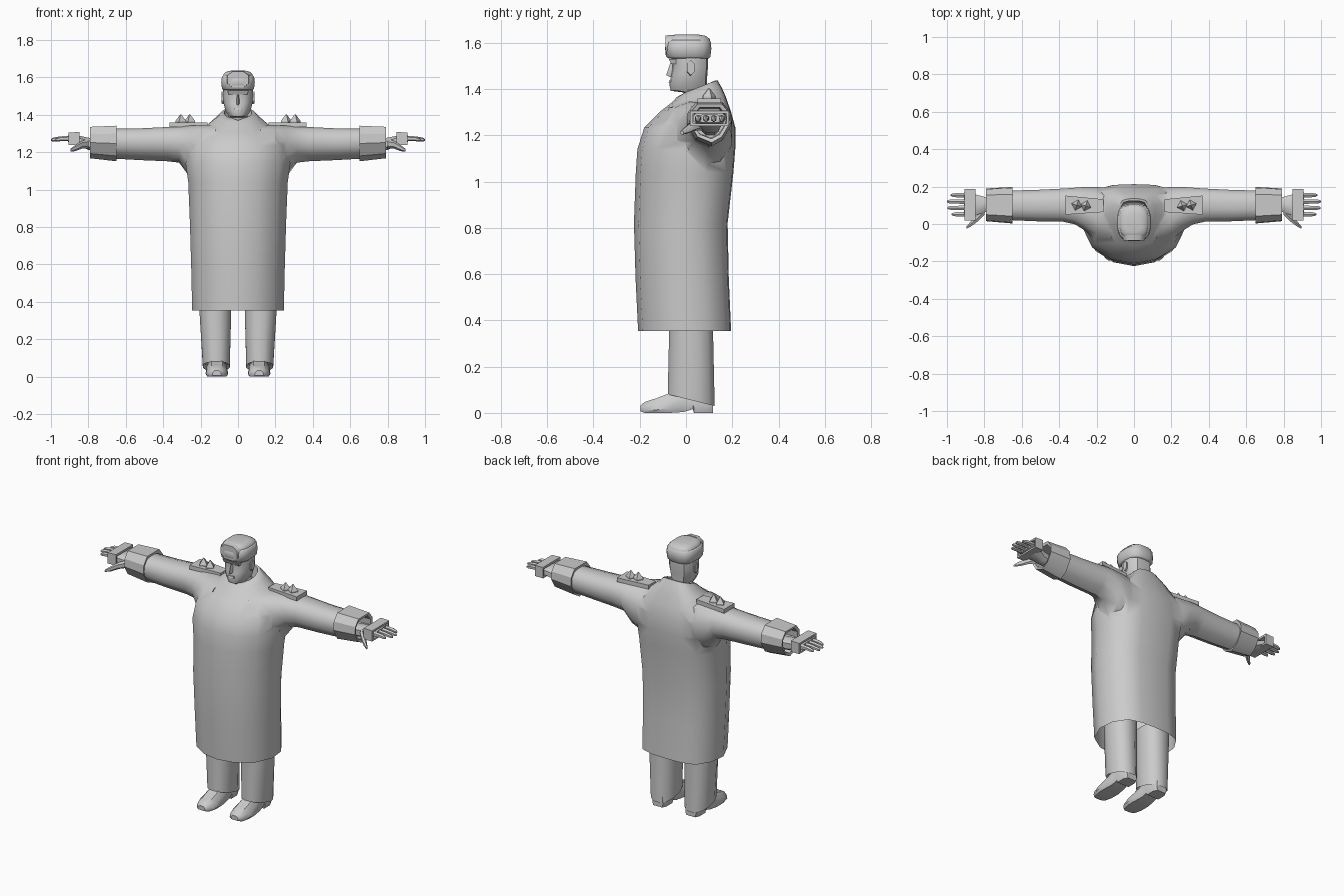
import bpy, bmesh, math
from mathutils import Vector


def oval(n, power=2.0):
    """Unit superellipse with n corners."""
    pts = []
    for i in range(n):
        t = 2 * math.pi * (i + 0.5) / n
        c, s = math.cos(t), math.sin(t)
        pts.append((math.copysign(abs(c) ** (2 / power), c), math.copysign(abs(s) ** (2 / power), s)))
    return pts


def mirrored(half):
    """Close a right-hand half profile, listed front to back."""
    return half + [(-u, v) for u, v in reversed(half) if u > 0]


def ring(axis, prof, pos, a0, a1, b0, b1, tilt=0.0):
    """Fit a unit profile into a box at pos along axis; tilt slopes it with b."""
    pts = []
    for u, v in prof:
        a = (a0 + a1) / 2 + u * (a1 - a0) / 2
        b = (b0 + b1) / 2 + v * (b1 - b0) / 2
        p = pos + tilt * v
        pts.append({'x': (p, a, b), 'y': (a, p, b), 'z': (a, b, p)}[axis])
    return pts


def loft(name, rings, mirror=False, angle=40, loop=False):
    bm = bmesh.new()
    rows = [[bm.verts.new(p) for p in r] for r in rings]
    n = len(rows[0])
    pairs = list(zip(rows, rows[1:]))
    if loop:
        pairs.append((rows[-1], rows[0]))
    else:
        bm.faces.new(rows[0])
        bm.faces.new(rows[-1])
    for r, s in pairs:
        for i in range(n):
            j = (i + 1) % n
            bm.faces.new((r[i], r[j], s[j], s[i]))
    bmesh.ops.recalc_face_normals(bm, faces=bm.faces)
    me = bpy.data.meshes.new(name)
    bm.to_mesh(me)
    bm.free()
    ob = bpy.data.objects.new(name, me)
    bpy.context.collection.objects.link(ob)
    if mirror:
        m = ob.modifiers.new("mirror", 'MIRROR')
        m.use_mirror_merge = False
    smooth(ob, angle)
    return ob


def activate(ob):
    bpy.ops.object.select_all(action='DESELECT')
    ob.select_set(True)
    bpy.context.view_layer.objects.active = ob


def smooth(ob, angle):
    if angle:
        activate(ob)
        bpy.ops.object.shade_smooth_by_angle(angle=math.radians(angle))


SQUARE = [(-1, -1), (1, -1), (1, 1), (-1, 1)]

# Coat body: hem to stand-up collar, then down inside the collar
BODY = mirrored([(0, -1), (0.42, -0.9), (0.8, -0.6), (1, -0.05), (0.96, 0.45), (0.74, 0.86), (0.4, 0.98), (0, 1)])
body_rows = [
    (0.355, 0.245, -0.207, 0.195, 0), (0.58, 0.25, -0.218, 0.185, 0),
    (0.82, 0.257, -0.225, 0.18, 0), (1.04, 0.266, -0.217, 0.205, 0),
    (1.14, 0.28, -0.21, 0.213, 0), (1.235, 0.27, -0.18, 0.213, 0),
    (1.30, 0.225, -0.115, 0.195, 0), (1.355, 0.155, -0.06, 0.172, 0.012),
    (1.385, 0.115, -0.04, 0.155, 0.02), (1.41, 0.085, -0.012, 0.136, 0.028),
    (1.408, 0.074, -0.006, 0.124, 0.028), (1.33, 0.07, 0.0, 0.115, 0.0)]
rings = [ring('z', BODY, z, -w, w, f, b, t) for z, w, f, b, t in body_rows]
for r in rings[-3:-1]:                      # notch at the collar front
    r[0] = (r[0][0], r[0][1] - 0.015, r[0][2] - 0.012)
coat = loft("coat", rings, angle=0)

# Sleeves, flaring into the body at the armpits
SLEEVE = [(0, -1), (0.6, -0.72), (0.97, -0.2), (0.97, 0.4), (0.7, 0.85), (0.25, 1),
          (-0.25, 1), (-0.7, 0.85), (-0.97, 0.4), (-0.97, -0.2), (-0.6, -0.72)]
sleeve_rows = [(0.12, -0.12, 0.195, 1.00, 1.345), (0.20, -0.09, 0.203, 1.03, 1.345),
               (0.26, -0.04, 0.202, 1.07, 1.342), (0.315, -0.005, 0.197, 1.145, 1.338),
               (0.38, 0.01, 0.192, 1.152, 1.335), (0.52, 0.012, 0.185, 1.158, 1.328),
               (0.70, 0.02, 0.18, 1.168, 1.325)]
sleeves = loft("sleeves", [ring('x', SLEEVE, *r) for r in sleeve_rows], mirror=True, angle=0)

# Join sleeves and body, then open the hem
boo = coat.modifiers.new("union", 'BOOLEAN')
boo.operation = 'UNION'
boo.solver = 'EXACT'
boo.object = sleeves
activate(coat)
bpy.ops.object.modifier_apply(modifier=boo.name)
bpy.data.objects.remove(sleeves)
bm = bmesh.new()
bm.from_mesh(coat.data)
hem = [f for f in bm.faces if all(v.co.z < 0.36 for v in f.verts)]
bmesh.ops.delete(bm, geom=hem, context='FACES_ONLY')
bm.to_mesh(coat.data)
bm.free()
smooth(coat, 45)

# Turned-back cuffs
CUFF = [(0.1, -1), (0.6, -0.7), (1, 0.0), (0.95, 0.55), (0.6, 1), (-0.6, 1), (-0.95, 0.55), (-1, 0.0), (-0.6, -0.7)]
cuff_rows = [(0.66, 0.03, 0.17, 1.19, 1.31), (0.65, 0.003, 0.198, 1.152, 1.342),
             (0.79, 0.015, 0.19, 1.168, 1.336), (0.785, 0.03, 0.175, 1.185, 1.32)]
loft("cuffs", [ring('x', CUFF, *r) for r in cuff_rows], mirror=True, angle=30, loop=True)

# Hands: palm, fingers and thumb
O8, O6 = oval(8, 2.6), oval(6)
palm_rows = [(0.70, 0.065, 0.145, 1.20, 1.27), (0.80, 0.06, 0.148, 1.21, 1.28),
             (0.85, 0.04, 0.162, 1.235, 1.29), (0.91, 0.035, 0.172, 1.255, 1.29)]
loft("palms", [ring('x', O8, *r) for r in palm_rows], mirror=True)
for i, tip in enumerate((0.975, 0.998, 1.0, 0.98)):
    y = 0.052 + i * 0.034
    rows = [(0.89, 0.015, 1.274), (0.95, 0.013, 1.272), (tip - 0.012, 0.011, 1.268), (tip, 0.005, 1.266)]
    loft("fingers_%d" % (i + 1),
         [ring('x', O6, x, y - r, y + r, z - r, z + r) for x, r, z in rows], mirror=True)
thumb_rows = [(0.80, 0.07, 1.245, 0.024), (0.835, 0.032, 1.24, 0.021),
              (0.87, 0.002, 1.222, 0.016), (0.895, -0.018, 1.211, 0.008)]
loft("thumbs", [ring('x', O6, x, y - r, y + r, z - r, z + r) for x, y, z, r in thumb_rows], mirror=True)

# Knuckle guards around the fingers
guard_rows = [(0.848, 0.03, 0.175, 1.25, 1.295), (0.848, 0.018, 0.186, 1.24, 1.308),
              (0.905, 0.018, 0.186, 1.24, 1.306), (0.905, 0.03, 0.175, 1.25, 1.295)]
loft("knuckle_guards", [ring('x', SQUARE, *r) for r in guard_rows], mirror=True, angle=0, loop=True)

# Shoulder boards with pairs of spikes
loft("shoulder_boards", [ring('x', SQUARE, 0.163, 0.064, 0.132, 1.335, 1.36),
                         ring('x', SQUARE, 0.367, 0.05, 0.152, 1.335, 1.36)], mirror=True, angle=0)
DIAMOND = oval(4)
for i, (x, y) in enumerate(((0.258, 0.097), (0.306, 0.101))):
    rows = [(1.355, 0.028), (1.368, 0.028), (1.402, 0.003)]
    spikes = loft("shoulder_spikes_%d" % (i + 1),
                  [[(x + r * c, y + r * s, z) for c, s in ((1, .3), (-.3, 1), (-1, -.3), (.3, -1))]
                   for z, r in rows], mirror=True, angle=0)

# Head: neck, jaw and skull
HEAD = mirrored([(0, -1), (0.45, -0.93), (0.8, -0.65), (1, -0.1), (0.95, 0.5), (0.6, 0.92), (0, 1)])
head_rows = [(1.32, 0.058, 0.005, 0.1, 0), (1.385, 0.058, -0.01, 0.092, 0), (1.396, 0.05, -0.066, 0.09, 0.004),
             (1.42, 0.066, -0.072, 0.09, 0), (1.46, 0.077, -0.064, 0.092, 0),
             (1.495, 0.082, -0.058, 0.095, 0), (1.55, 0.08, -0.066, 0.095, 0)]
loft("head", [ring('z', HEAD, z, -w, w, f, b, t) for z, w, f, b, t in head_rows])

# Face details
NOSE = [(-1, 1), (0, -1), (1, 1)]
loft("nose", [ring('z', NOSE, 1.452, -0.015, 0.015, -0.07, -0.045),
              ring('z', NOSE, 1.46, -0.016, 0.016, -0.086, -0.045),
              ring('z', NOSE, 1.512, -0.008, 0.008, -0.068, -0.045)])
loft("brow", [ring('z', SQUARE, 1.508, -0.05, 0.05, -0.064, -0.03),
              ring('z', SQUARE, 1.53, -0.056, 0.056, -0.074, -0.03)])
loft("mouth", [ring('z', SQUARE, 1.428, -0.022, 0.022, -0.075, -0.05),
               ring('z', SQUARE, 1.438, -0.02, 0.02, -0.072, -0.05)])
loft("ears", [ring('x', O6, 0.07, 0.0, 0.035, 1.455, 1.52),
              ring('x', O6, 0.087, 0.002, 0.04, 1.46, 1.525)], mirror=True)

# Fur hat: thick band and softer crown
HAT = oval(16, 2.9)
loft("hat_band", [ring('z', HAT, z, -w, w, f, b) for z, w, f, b in (
    (1.532, 0.078, -0.076, 0.1), (1.54, 0.087, -0.087, 0.107), (1.575, 0.091, -0.092, 0.111),
    (1.605, 0.087, -0.088, 0.108), (1.612, 0.078, -0.078, 0.1))], angle=60)
loft("hat_crown", [ring('z', HAT, z, -w, w, f, b) for z, w, f, b in (
    (1.59, 0.082, -0.082, 0.105), (1.617, 0.078, -0.08, 0.104),
    (1.63, 0.065, -0.068, 0.085), (1.636, 0.04, -0.045, 0.05))], angle=60)
loft("hat_flap", [ring('y', O8, -0.088, -0.06, 0.06, 1.545, 1.634),
                  ring('y', O8, -0.06, -0.068, 0.068, 1.545, 1.637)], angle=60)

# Trouser legs with sloping bottoms
O12 = oval(12, 2.3)
leg_rows = [(0.45, 0.032, 0.212, -0.078, 0.12, 0), (0.34, 0.034, 0.208, -0.076, 0.12, 0),
            (0.055, 0.042, 0.19, -0.082, 0.127, -0.026), (0.075, 0.055, 0.178, -0.065, 0.11, -0.026)]
loft("trouser_legs", [ring('z', O12, *r) for r in leg_rows], mirror=True)

# Shoes with raised arch and heel
SHOE = [(-0.85, -1), (0.85, -1), (1, -0.6), (0.9, 0.2), (0.5, 0.9), (-0.5, 0.9), (-0.9, 0.2), (-1, -0.6)]
shoe_rows = [(-0.196, 0.024, 0.006, 0.034), (-0.178, 0.045, 0, 0.05), (-0.13, 0.059, 0, 0.066),
             (-0.07, 0.06, 0, 0.09), (-0.01, 0.052, 0.004, 0.12), (0.03, 0.048, 0.016, 0.12),
             (0.034, 0.05, 0, 0.12), (0.09, 0.05, 0, 0.11), (0.116, 0.036, 0, 0.1)]
loft("shoes", [ring('y', SHOE, y, 0.113 - w, 0.113 + w, b, t) for y, w, b, t in shoe_rows], mirror=True)
